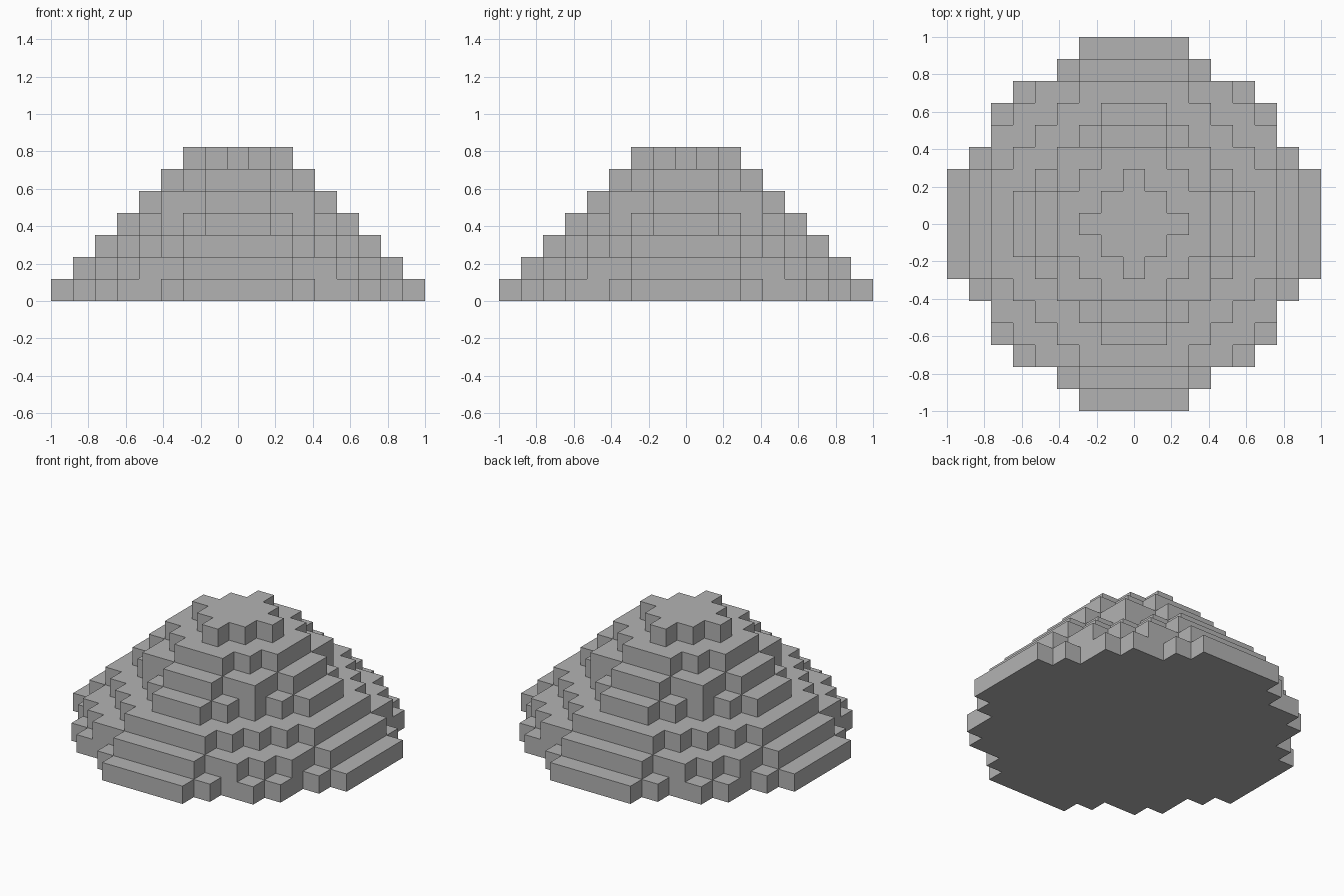
import bpy
import bmesh

if "Cube" in bpy.data.objects:
    bpy.data.objects.remove(bpy.data.objects["Cube"], do_unlink=True)

UNIT = 2 / 17  # edge of one block

stone = bpy.data.materials.new("stone_grey")
stone.use_nodes = True
colour = (0.45, 0.45, 0.45, 1)
stone.diffuse_color = colour
stone.node_tree.nodes["Principled BSDF"].inputs["Base Color"].default_value = colour

# Block reach in x for each row, counted outward from the centre row
TIERS = [
    [8, 8, 8, 7, 6, 6, 5, 3, 2],
    [7, 7, 7, 6, 6, 5, 4, 2],
    [6, 6, 6, 5, 4, 3, 2],
    [5, 5, 4, 3, 2, 1],
    [4, 4, 3, 3, 1],
    [3, 3, 2, 1],
    [2, 1, 0],
]


def outline(rows):
    """Stepped outline, counter-clockwise, mirrored from one quarter."""
    quarter = []
    for row, reach in enumerate(rows):
        following = rows[row + 1] if row + 1 < len(rows) else None
        if reach != following:
            quarter.append((reach + 0.5, row + 0.5))
            if following is not None:
                quarter.append((following + 0.5, row + 0.5))
    half = [(x, -y) for x, y in reversed(quarter)] + quarter
    return half + [(-x, y) for x, y in reversed(half)]


def add_tier(name, rows, level):
    bm = bmesh.new()
    verts = [bm.verts.new((x * UNIT, y * UNIT, level * UNIT)) for x, y in outline(rows)]
    base = bm.faces.new(verts)
    grown = bmesh.ops.extrude_face_region(bm, geom=[base], use_keep_orig=True)["geom"]
    top = [v for v in grown if isinstance(v, bmesh.types.BMVert)]
    bmesh.ops.translate(bm, verts=top, vec=(0, 0, UNIT))
    bmesh.ops.recalc_face_normals(bm, faces=bm.faces[:])
    mesh = bpy.data.meshes.new(name)
    bm.to_mesh(mesh)
    bm.free()
    mesh.materials.append(stone)
    bpy.context.collection.objects.link(bpy.data.objects.new(name, mesh))


# Stack the tiers from the ground up
for level, rows in enumerate(TIERS):
    add_tier(f"mound_tier_{level + 1}", rows, level)
